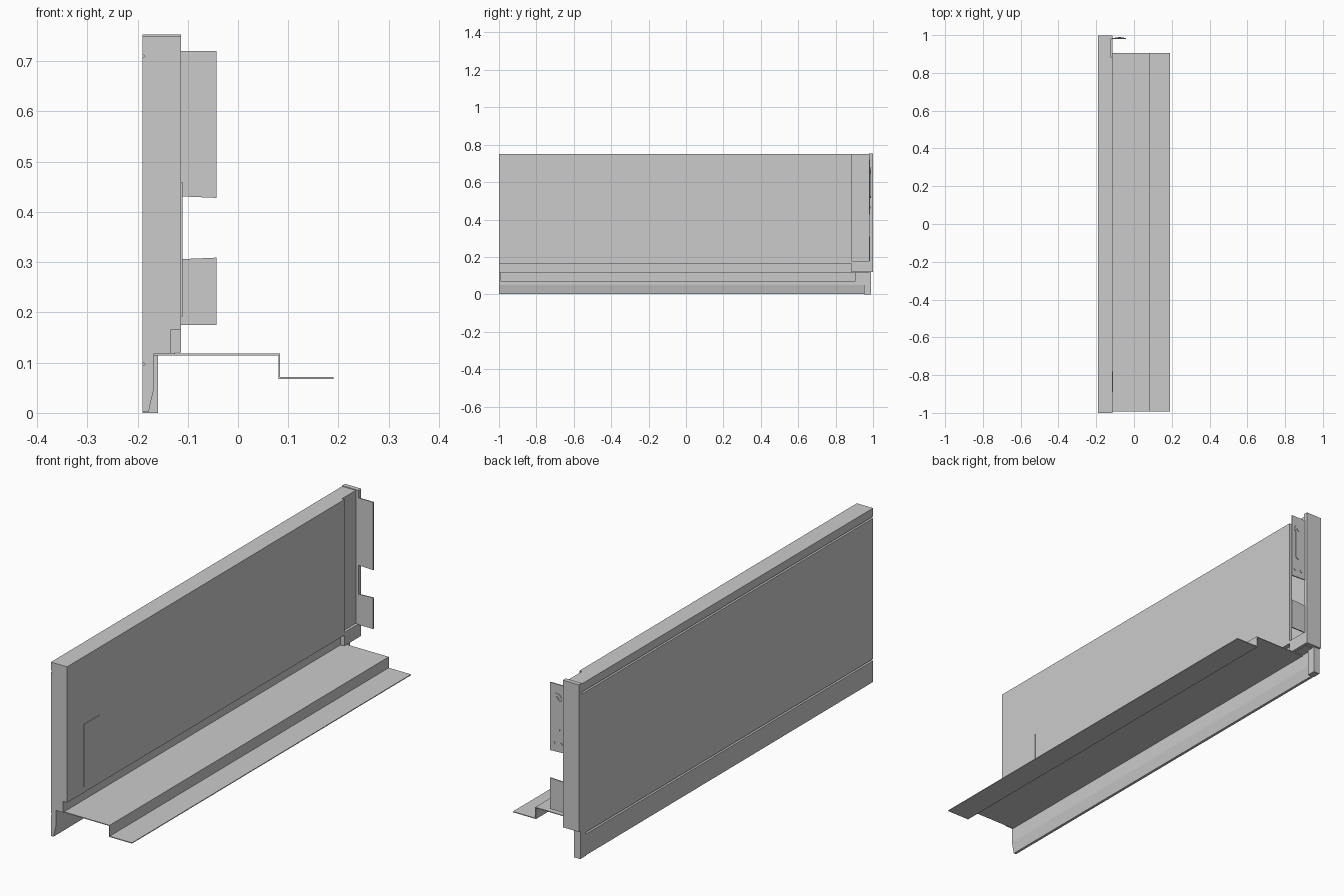
import bpy, bmesh, math

if "Cube" in bpy.data.objects:
    bpy.data.objects.remove(bpy.data.objects["Cube"])


def prism(name, pts, lo, hi, axis="y"):
    """Extrude an x-z outline along y between lo and hi."""
    bm = bmesh.new()
    face = bm.faces.new([bm.verts.new((x, lo, z)) for x, z in pts])
    ext = bmesh.ops.extrude_face_region(bm, geom=[face])
    verts = [g for g in ext["geom"] if isinstance(g, bmesh.types.BMVert)]
    bmesh.ops.translate(bm, verts=verts, vec=(0, hi - lo, 0))
    bmesh.ops.recalc_face_normals(bm, faces=bm.faces)
    mesh = bpy.data.meshes.new(name)
    bm.to_mesh(mesh)
    bm.free()
    obj = bpy.data.objects.new(name, mesh)
    bpy.context.collection.objects.link(obj)
    return obj


def box(name, x0, x1, y0, y1, z0, z1):
    return prism(name, [(x0, z0), (x1, z0), (x1, z1), (x0, z1)], y0, y1)


def slot_outline(cx, z0, z1, r, n=10):
    """Rounded slot outline; a circle when z0 equals z1."""
    pts = []
    for cz, start in ((z1, 0), (z0, math.pi)):
        for i in range(n):
            a = start + math.pi * i / n
            pts.append((cx + r * math.cos(a), cz + r * math.sin(a)))
        if z0 != z1:
            pts.append((cx + r * math.cos(start + math.pi), cz))
    return pts


def notch(z):
    """Shallow V groove on the outer side, listed top to bottom."""
    return [(-0.19, z + 0.004), (-0.185, z), (-0.19, z - 0.004)]


OUTER = [(-0.19, 0.75)] + notch(0.71) + notch(0.097) + [
    (-0.19, 0.002), (-0.178, 0.002), (-0.167, 0.05), (-0.167, 0.118), (-0.133, 0.118)]

# Drawer side: full section, then a thinner rear section
prism("side_wall", OUTER + [(-0.133, 0.166), (-0.113, 0.166), (-0.113, 0.75)], -1, 0.885)
prism("side_wall_rear", OUTER + [(-0.125, 0.118), (-0.125, 0.75)], 0.885, 0.98)
box("rear_lower_block", -0.135, -0.113, 0.885, 0.98, 0.12, 0.178)

# Cover plate on the inner face near the front
box("cover_plate", -0.114, -0.11, -0.89, -0.78, 0.192, 0.46)

# Stepped sheet-metal floor flange
t = 0.0035
prism("floor_flange", [
    (-0.167, 0.118), (0.084, 0.118), (0.084, 0.071), (0.19, 0.071),
    (0.19, 0.071 - t), (0.084 - t, 0.071 - t), (0.084 - t, 0.118 - t), (-0.167, 0.118 - t),
], -0.992, 0.905)

# Rear end cap and foot
box("rear_cap", -0.19, -0.113, 0.979, 0.999, 0.12, 0.753)
box("rear_foot", -0.19, -0.159, 0.952, 0.99, 0, 0.121)

# Tabs for the back panel
for name, low_in, low_out, top_in, top_out in (
        ("upper_tab", 0.431, 0.428, 0.72, 0.72),
        ("lower_tab", 0.175, 0.175, 0.306, 0.309)):
    prism(name, [(-0.114, low_in), (-0.043, low_out), (-0.043, top_out), (-0.114, top_in)],
          0.98, 0.985)

# Raised slot and fixings on the back of the upper tab
for i, (cx, z0, z1, r, depth) in enumerate((
        (-0.077, 0.53, 0.65, 0.014, 0.003),
        (-0.077, 0.66, 0.66, 0.021, 0.002),
        (-0.077, 0.66, 0.66, 0.008, 0.005),
        (-0.094, 0.465, 0.465, 0.007, 0.002),
        (-0.060, 0.465, 0.465, 0.007, 0.002))):
    prism(f"tab_fixing_{i + 1}", slot_outline(cx, z0, z1, r), 0.984, 0.985 + depth)
